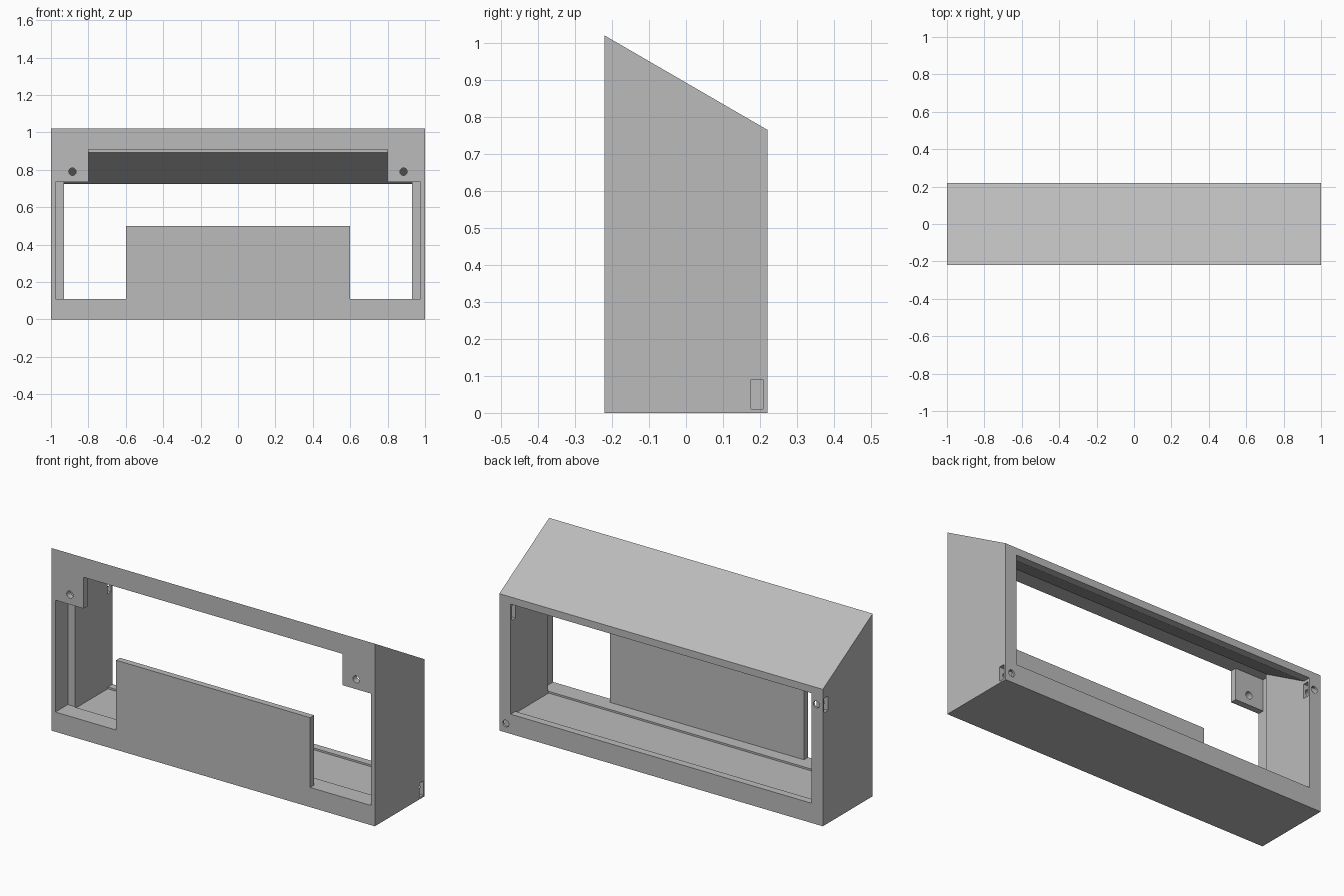
import bpy
import math
from mathutils import Vector

old = bpy.data.objects.get("Cube")
if old:
    bpy.data.objects.remove(old, do_unlink=True)

gray = bpy.data.materials.new("plain gray")
gray.use_nodes = True
color = (0.5, 0.5, 0.5, 1)
gray.diffuse_color = color
gray.node_tree.nodes["Principled BSDF"].inputs["Base Color"].default_value = color


def prism(name, profile, axis, start, end):
    """Extrude a profile along x (profile in y, z) or along y (profile in x, z)."""
    def place(p, d):
        return (d, p[0], p[1]) if axis == "x" else (p[0], d, p[1])
    n = len(profile)
    verts = [place(p, d) for d in (start, end) for p in profile]
    faces = [tuple(range(n)), tuple(range(2 * n - 1, n - 1, -1))]
    faces += [(i, i + n, (i + 1) % n + n, (i + 1) % n) for i in range(n)]
    mesh = bpy.data.meshes.new(name)
    mesh.from_pydata(verts, [], faces)
    # Keep normals outward whichever way the profile was wound
    area = sum(profile[i][0] * profile[(i + 1) % n][1]
               - profile[(i + 1) % n][0] * profile[i][1] for i in range(n))
    if (area > 0) == (axis == "x"):
        mesh.flip_normals()
    mesh.materials.append(gray)
    obj = bpy.data.objects.new(name, mesh)
    bpy.context.collection.objects.link(obj)
    return obj


def rect(a0, a1, b0, b1):
    return [(a0, b0), (a1, b0), (a1, b1), (a0, b1)]


def disc(x, z, r, sides=20):
    return [(x + r * math.cos(i * math.tau / sides),
             z + r * math.sin(i * math.tau / sides)) for i in range(sides)]


def cut(target, cutter):
    cutter.hide_render = True
    mod = target.modifiers.new("cut", "BOOLEAN")
    mod.operation, mod.solver, mod.object = "DIFFERENCE", "EXACT", cutter
    bpy.context.view_layer.objects.active = target
    bpy.ops.object.modifier_apply(modifier=mod.name)
    bpy.data.objects.remove(cutter, do_unlink=True)


# Outer body with the sloping roof
F, B = -0.22, 0.22
housing = prism("housing", [(F, 0), (B, 0), (B, 0.765), (F, 1.02)], "x", -1, 1)

# Main cavity, open at the back behind a thin rim
cavity = [(-0.115, 0.10), (0.178, 0.10), (0.178, 0.11), (0.3, 0.11),
          (0.3, 0.725), (0.178, 0.725), (-0.115, 0.895)]
cut(housing, prism("cavity", cavity, "x", -0.93, 0.93))

# Wider recess just behind the front panel
cut(housing, prism("recess", rect(-0.975, 0.975, 0.11, 0.91), "y", -0.185, -0.11))

# Front opening, leaving the centre panel and two upper tabs
half = [(0.6, 0.5), (0.6, 0.11), (0.975, 0.11), (0.975, 0.735), (0.8, 0.735), (0.8, 0.91)]
opening = half + [(-x, z) for x, z in reversed(half)]
cut(housing, prism("opening", opening, "y", -0.3, -0.18))

# Screw holes through the tabs
for side in (-1, 1):
    cut(housing, prism("tab_hole", disc(side * 0.885, 0.79, 0.02), "y", -0.3, -0.15))

# Screw holes in the back rim
for x, z in ((0.96, 0.05), (-0.96, 0.67)):
    cut(housing, prism("rim_hole", disc(x, z, 0.019), "y", 0.12, 0.3))

# Nut slots: outside low on the left, through high on the right, inside high on the left
for x0, x1, z in ((0.92, 1.1, 0.05), (-1.1, -0.9, 0.67), (0.9, 0.985, 0.67)):
    cut(housing, prism("nut_slot", rect(0.175, 0.208, z - 0.04, z + 0.04), "x", x0, x1))
